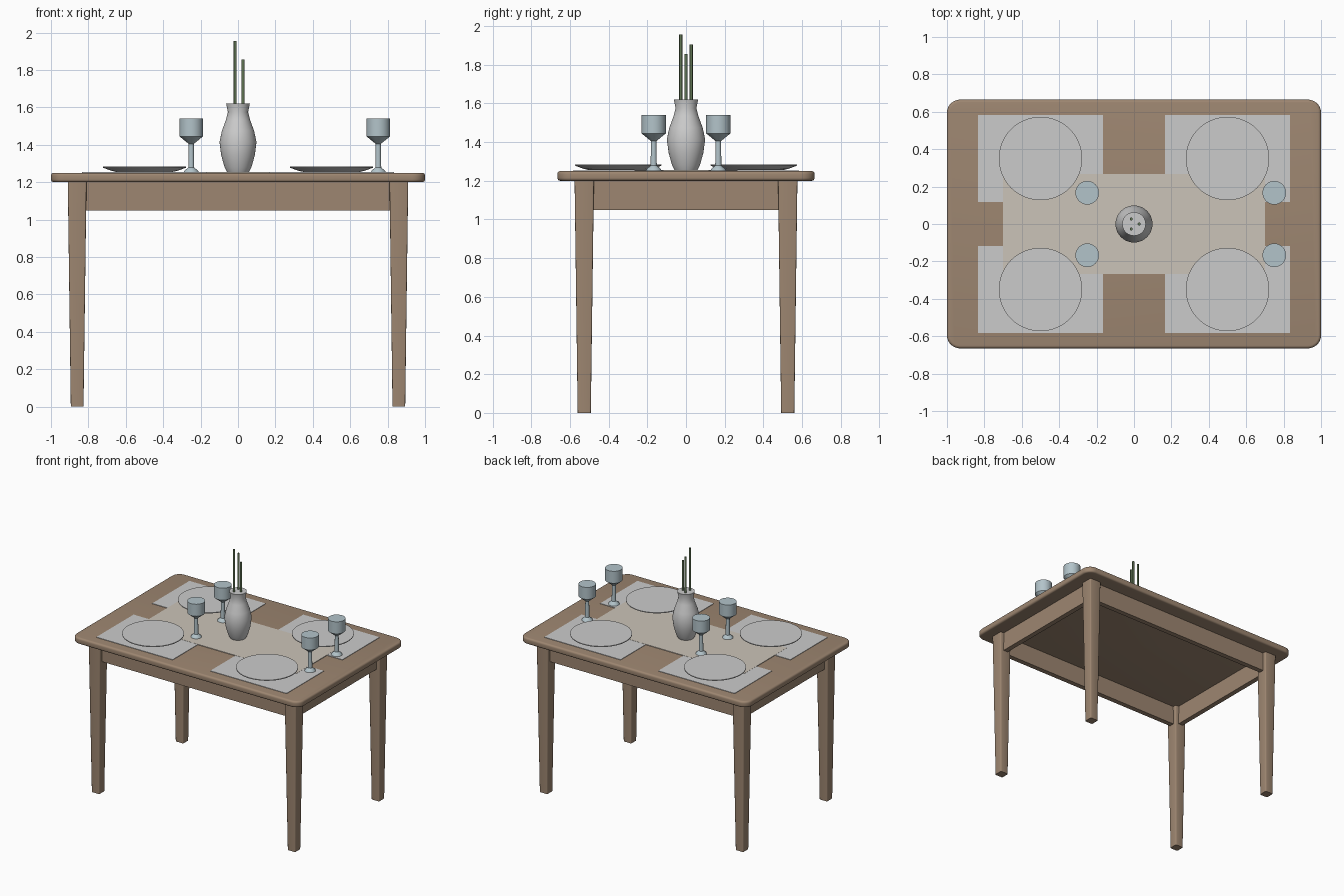
import bpy, bmesh, math

if "Cube" in bpy.data.objects:
    bpy.data.objects.remove(bpy.data.objects["Cube"])


def material(name, rgb):
    m = bpy.data.materials.new(name)
    m.diffuse_color = (*rgb, 1)
    m.use_nodes = True
    m.node_tree.nodes["Principled BSDF"].inputs["Base Color"].default_value = m.diffuse_color
    return m


WOOD = material("wood", (0.34, 0.24, 0.165))
CLOTH = material("runner_cloth", (0.60, 0.55, 0.48))
GLASS = material("glass", (0.45, 0.55, 0.59))
GREEN = material("stem_green", (0.12, 0.18, 0.09))
CERAMIC = material("ceramic", (0.68, 0.68, 0.66))


def add_object(name, bm, mat=None, smooth=False):
    bmesh.ops.recalc_face_normals(bm, faces=bm.faces)
    me = bpy.data.meshes.new(name)
    bm.to_mesh(me)
    bm.free()
    ob = bpy.data.objects.new(name, me)
    bpy.context.collection.objects.link(ob)
    if mat:
        me.materials.append(mat)
    if smooth:
        bpy.ops.object.select_all(action='DESELECT')
        bpy.context.view_layer.objects.active = ob
        ob.select_set(True)
        bpy.ops.object.shade_smooth_by_angle(angle=math.radians(35))
    return ob


def box_mesh(center, size):
    bm = bmesh.new()
    bmesh.ops.create_cube(bm, size=1)
    bmesh.ops.scale(bm, vec=size, verts=bm.verts)
    bmesh.ops.translate(bm, vec=center, verts=bm.verts)
    return bm


def box(name, center, size, mat=None):
    return add_object(name, box_mesh(center, size), mat)


def vertical_edges(bm):
    return [e for e in bm.edges
            if abs(e.verts[0].co.z - e.verts[1].co.z) > 0.04]


def lathe(name, profile, x, y, mat=None, sides=40):
    """Closed solid turned from (radius, z) pairs, capped at both ends."""
    bm = bmesh.new()
    rings = []
    for r, z in profile:
        angles = [2 * math.pi * i / sides for i in range(sides)]
        rings.append([bm.verts.new((x + r * math.cos(a), y + r * math.sin(a), z))
                      for a in angles])
    for a, b in zip(rings, rings[1:]):
        for i in range(sides):
            j = (i + 1) % sides
            bm.faces.new((a[i], a[j], b[j], b[i]))
    bm.faces.new(rings[0])
    bm.faces.new(rings[-1])
    return add_object(name, bm, mat, True)


TOP = 1.25

# Table top: rounded corners, then softened rims
bm = box_mesh((0, 0, 1.225), (2, 1.33, 0.05))
bmesh.ops.bevel(bm, geom=vertical_edges(bm), offset=0.07, segments=8,
                profile=0.5, affect='EDGES')
rims = [e for e in bm.edges if abs(e.verts[0].co.z - e.verts[1].co.z) < 0.001]
bmesh.ops.bevel(bm, geom=rims, offset=0.015, segments=4, profile=0.5, affect='EDGES')
add_object("table_top", bm, WOOD, True)

# Tapered legs
LX, LY = 0.86, 0.526
for sx, xn in ((-1, "left"), (1, "right")):
    for sy, yn in ((-1, "front"), (1, "back")):
        bm = box_mesh((0, 0, 0.6), (0.1, 0.1, 1.2))
        for v in bm.verts:
            if v.co.z < 0.1:
                v.co.x *= 0.68
                v.co.y *= 0.68
        bmesh.ops.bevel(bm, geom=vertical_edges(bm), offset=0.007, segments=3,
                        profile=0.5, affect='EDGES')
        bmesh.ops.translate(bm, vec=(sx * LX, sy * LY, 0), verts=bm.verts)
        add_object(f"{yn}_{xn}_leg", bm, WOOD, True)

# Aprons between the legs
for s, yn, xn in ((-1, "front", "left"), (1, "back", "right")):
    box(f"{yn}_apron", (0, s * LY, 1.125), (1.64, 0.04, 0.15), WOOD)
    box(f"{xn}_apron", (s * LX, 0, 1.125), (0.04, 0.97, 0.15), WOOD)

# Table runner
box("runner", (0, 0, TOP + 0.002), (1.4, 0.535, 0.005), CLOTH)

# Four place settings: mat, plate, glass
plate = [(0.15, 1.255), (0.18, 1.262), (0.223, 1.278), (0.223, 1.284)]
goblet = [(0.04, 1.253), (0.036, 1.262), (0.016, 1.278), (0.014, 1.405),
          (0.063, 1.445), (0.063, 1.54)]
n = 0
for sx in (-1, 1):
    for sy in (-1, 1):
        n += 1
        box(f"placemat_{n}", (sx * 0.5, sy * 0.35, TOP + 0.0015), (0.67, 0.467, 0.004))
        lathe(f"plate_{n}", plate, sx * 0.5, sy * 0.35, sides=48)
        lathe(f"glass_{n}", goblet, sx * 0.5 + 0.25, sy * 0.167, GLASS, 32)

# Vase with three stems
lathe("vase", [(0.058, 1.253), (0.072, 1.28), (0.09, 1.345), (0.099, 1.415),
               (0.086, 1.475), (0.064, 1.535), (0.054, 1.575), (0.063, 1.62)],
      0, 0, CERAMIC)
for i, (x, y, z) in enumerate(((-0.015, -0.027, 1.955), (-0.015, 0.027, 1.905),
                               (0.027, 0, 1.855))):
    lathe(f"stem_{i + 1}", [(0.008, 1.6), (0.008, z)], x, y, GREEN, 12)
